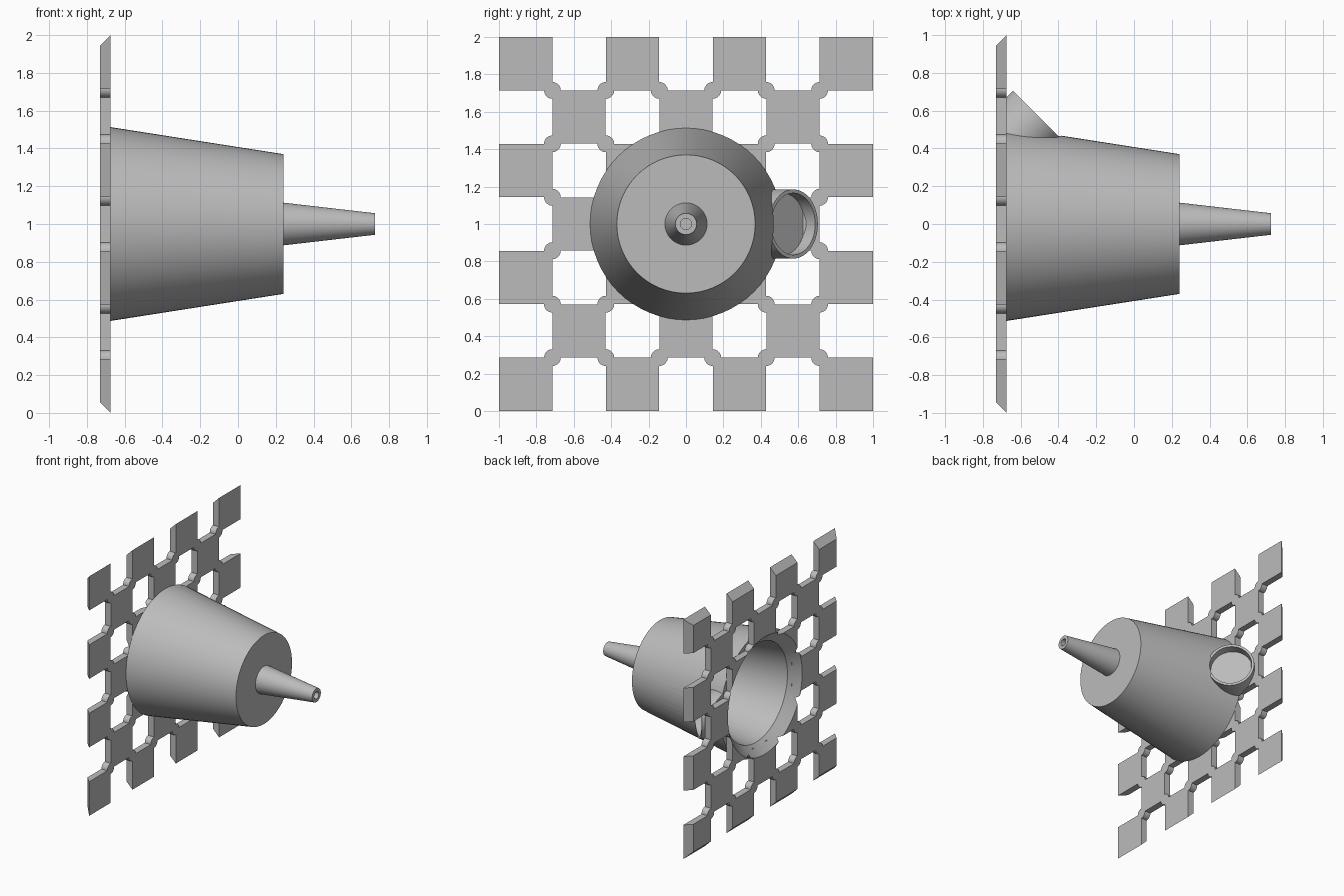
import bpy
import bmesh
import math
from mathutils import Matrix, Vector

cube = bpy.data.objects.get("Cube")
if cube:
    bpy.data.objects.remove(cube, do_unlink=True)

BACK, FRONT = -0.73, -0.675      # plate thickness range along x
CENTRE = Matrix.Translation((0, 0, 1))

grey = bpy.data.materials.new("light_grey")
grey.use_nodes = True
grey.diffuse_color = (0.5, 0.5, 0.5, 1)
grey.node_tree.nodes["Principled BSDF"].inputs["Base Color"].default_value = (0.5, 0.5, 0.5, 1)


def make_object(name, bm):
    bmesh.ops.recalc_face_normals(bm, faces=bm.faces)
    mesh = bpy.data.meshes.new(name)
    bm.to_mesh(mesh)
    bm.free()
    mesh.materials.append(grey)
    obj = bpy.data.objects.new(name, mesh)
    bpy.context.collection.objects.link(obj)
    return obj


def lathe(name, profile, matrix, steps=64):
    """Revolve (x, radius) points about the x axis, then place the result."""
    bm = bmesh.new()
    verts = [bm.verts.new((x, 0, r)) for x, r in profile]
    edges = [bm.edges.new(pair) for pair in zip(verts, verts[1:])]
    bmesh.ops.spin(bm, geom=verts + edges, cent=(0, 0, 0), axis=(1, 0, 0),
                   angle=math.tau, steps=steps, use_merge=False)
    bmesh.ops.remove_doubles(bm, verts=bm.verts, dist=0.0005)
    bmesh.ops.transform(bm, matrix=matrix, verts=bm.verts)
    return make_object(name, bm)


def cut(obj, *cutters):
    for cutter in cutters:
        mod = obj.modifiers.new("cut", 'BOOLEAN')
        mod.operation = 'DIFFERENCE'
        mod.solver = 'EXACT'
        mod.object = cutter


# Checkered plate squares, with the outer border bevelled towards the back
N = 7
CELL = 2 / N
MID = (BACK + FRONT) / 2
THICK = FRONT - BACK
bm = bmesh.new()
for row in range(N):
    for col in range(N):
        if (row + col) % 2 == 0:
            place = Matrix.Translation((MID, (col - 3) * CELL, (row - 3) * CELL))
            size = Matrix.Diagonal((THICK, CELL - 0.001, CELL - 0.001, 1))
            bmesh.ops.create_cube(bm, size=1, matrix=CENTRE @ place @ size)
for v in bm.verts:
    if v.co.x < MID:
        v.co.y = max(-1 + THICK, min(1 - THICK, v.co.y))
        v.co.z = max(THICK, min(2 - THICK, v.co.z))
squares = make_object("plate_squares", bm)

# Small round links joining the square corners
bm = bmesh.new()
turn = Matrix.Rotation(math.pi / 2, 4, 'Y')
for row in range(1, N):
    for col in range(1, N):
        place = Matrix.Translation((MID, (col - N / 2) * CELL, (row - N / 2) * CELL))
        bmesh.ops.create_cone(bm, cap_ends=True, segments=20, radius1=0.045, radius2=0.045,
                              depth=THICK, matrix=CENTRE @ place @ turn)
links = make_object("plate_links", bm)

# Tapered cup with a narrow spout
cup = lathe("cup_and_spout", [(FRONT, 0), (FRONT, 0.513), (0.24, 0.37), (0.24, 0.113),
                              (0.725, 0.057), (0.725, 0.03), (0.3, 0.03), (0.3, 0)], CENTRE)

# Angled side port with a blind recess
port_place = Matrix.Translation((-0.51, 0.574, 1)) @ Matrix.Rotation(math.pi / 4, 4, 'Z')
port = lathe("side_port", [(-0.45, 0), (-0.45, 0.185), (0, 0.185), (0, 0.165),
                           (-0.08, 0.165), (-0.08, 0)], port_place)

# Cutters: countersunk cup hollow, port recess, and the space behind the plate front
hollow = lathe("hollow_cutter", [(-0.75, 0), (-0.75, 0.51), (-0.65, 0.41),
                                 (0.16, 0.286), (0.16, 0)], CENTRE)
recess = lathe("recess_cutter", [(-0.08, 0), (-0.08, 0.165), (0.2, 0.165), (0.2, 0)], port_place)
bm = bmesh.new()
bmesh.ops.create_cube(bm, size=2, matrix=Matrix.Translation((FRONT - 1, 0, 1)))
behind = make_object("behind_cutter", bm)
cutters = [hollow, recess, behind]
for c in cutters:
    c.hide_render = True

cut(squares, hollow)
cut(links, hollow)
cut(cup, hollow, recess)
cut(port, behind, hollow)

# Apply the cuts, smooth the round surfaces and drop the cutters
parts = [squares, links, cup, port]
bpy.ops.object.select_all(action='DESELECT')
for p in parts:
    p.select_set(True)
bpy.context.view_layer.objects.active = cup
bpy.ops.object.convert(target='MESH')
bpy.ops.object.shade_smooth_by_angle(angle=math.radians(25))
for c in cutters:
    bpy.data.objects.remove(c, do_unlink=True)
